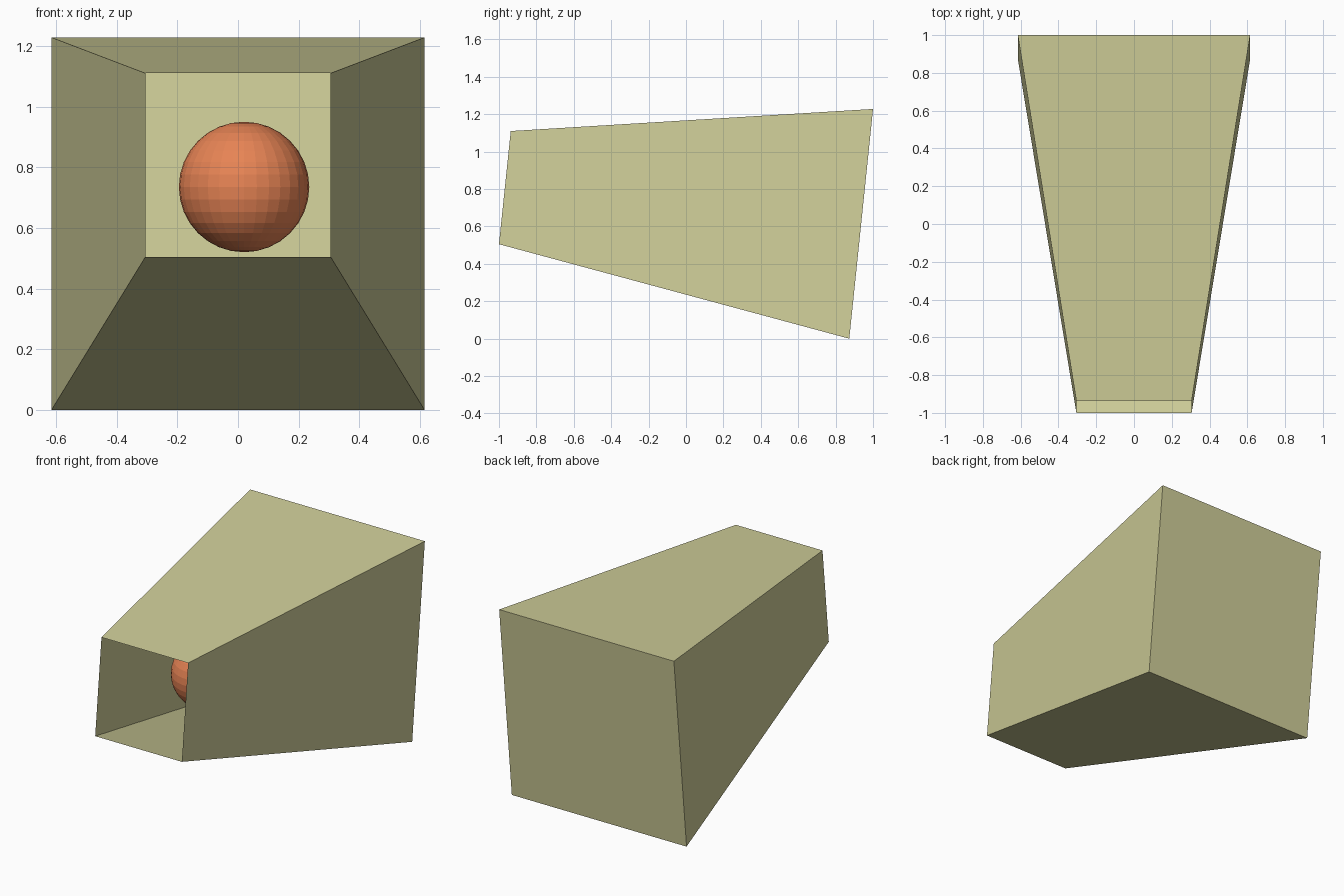
import bpy

if "Cube" in bpy.data.objects:
    bpy.data.objects.remove(bpy.data.objects["Cube"])


def material(name, color):
    mat = bpy.data.materials.new(name)
    mat.diffuse_color = (*color, 1)
    mat.use_nodes = True
    mat.node_tree.nodes["Principled BSDF"].inputs["Base Color"].default_value = mat.diffuse_color
    return mat


def rectangle(half, y0, z0, y1, z1):
    """Tilted rectangle: bottom edge at (y0, z0), top edge at (y1, z1)."""
    return [(-half, y0, z0), (half, y0, z0), (half, y1, z1), (-half, y1, z1)]


# Tapered box of thin sheet: small open front, large closed back
front = rectangle(0.305, -1.0, 0.505, -0.937, 1.11)
back = rectangle(0.615, 0.873, 0.0, 1.0, 1.228)
walls = [(i, (i + 1) % 4, (i + 1) % 4 + 4, i + 4) for i in range(4)]
mesh = bpy.data.meshes.new("tapered_box")
mesh.from_pydata(front + back, [], [w[::-1] for w in walls] + [(7, 6, 5, 4)])
# Make the normals point outward
import bmesh
bm = bmesh.new()
bm.from_mesh(mesh)
center = sum((v.co for v in bm.verts), bm.verts[:][0].co * 0) / 8
for f in bm.faces:
    f.normal_update()
    if f.normal.dot(f.calc_center_median() - center) < 0:
        f.normal_flip()
bm.to_mesh(mesh)
bm.free()
mesh.materials.append(material("box_olive", (0.63, 0.62, 0.32)))
box = bpy.data.objects.new("tapered_box", mesh)
bpy.context.collection.objects.link(box)

# Flat-shaded ball floating inside
bpy.ops.mesh.primitive_uv_sphere_add(segments=32, ring_count=16, radius=0.215,
                                     location=(0.02, -0.33, 0.735))
ball = bpy.context.object
ball.name = "ball"
ball.data.materials.append(material("ball_orange", (0.8, 0.23, 0.09)))
